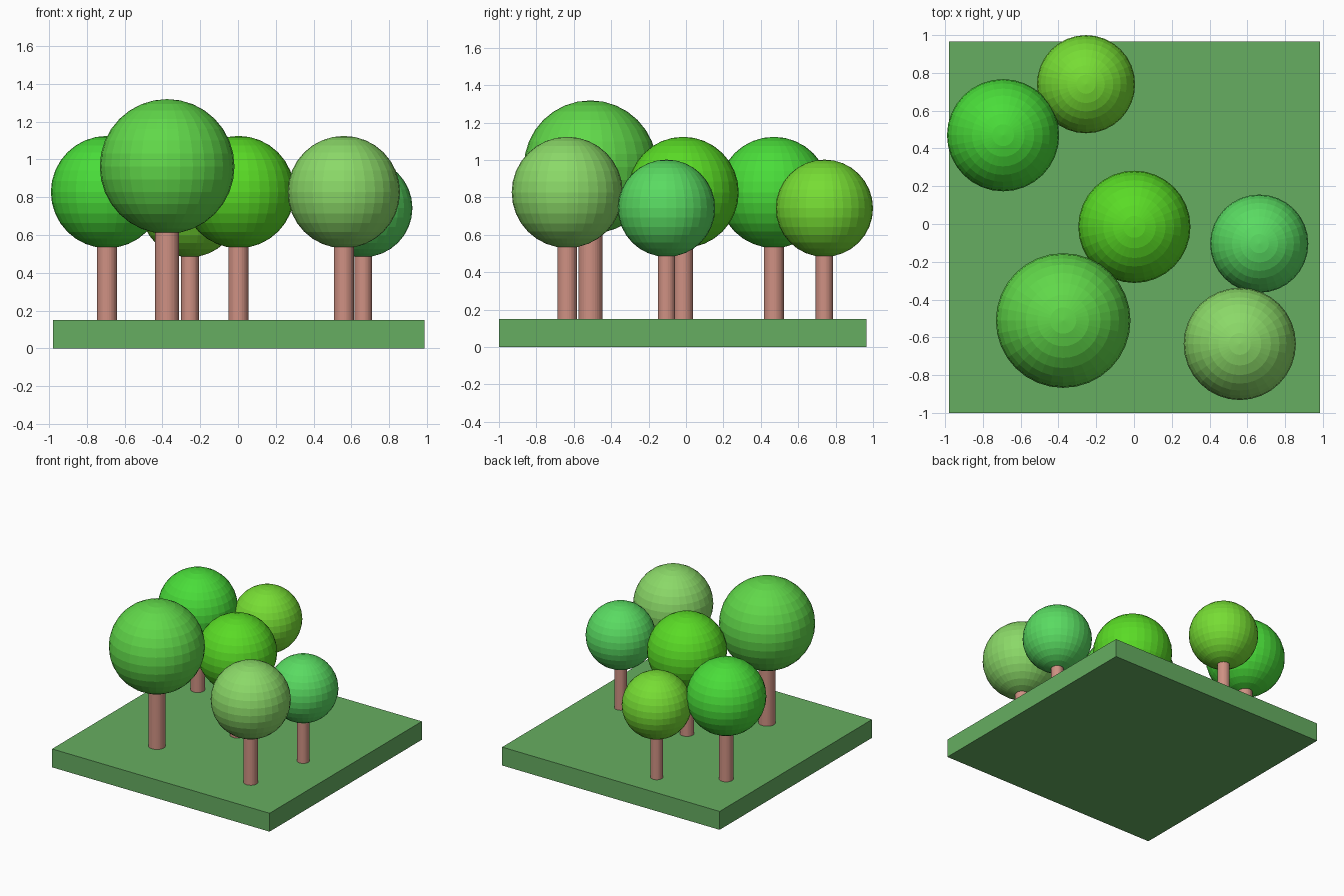
import bpy

if "Cube" in bpy.data.objects:
    bpy.data.objects.remove(bpy.data.objects["Cube"])


def material(name, rgb):
    # 0-255 display colour to linear
    m = bpy.data.materials.new(name)
    m.diffuse_color = [(c / 255) ** 2.2 for c in rgb] + [1.0]
    m.use_nodes = True
    m.node_tree.nodes["Principled BSDF"].inputs["Base Color"].default_value = m.diffuse_color
    return m


def finish(name, mat):
    obj = bpy.context.object
    obj.name = name
    obj.data.materials.append(mat)
    return obj


GROUND_TOP = 0.15
grass = material("grass", (102, 172, 97))
bark = material("bark", (206, 144, 130))

# ground slab
bpy.ops.mesh.primitive_cube_add(size=1, location=(0.003, -0.0175, GROUND_TOP / 2))
slab = finish("ground_slab", grass)
slab.scale = (1.965, 1.965, GROUND_TOP)
bpy.ops.object.transform_apply(location=False, rotation=False, scale=True)


def tree(i, x, y, s, rgb):
    crown_r = 0.297 * s
    trunk_h = 0.38 * s
    # trunk, reaching just into the crown
    depth = trunk_h + 0.006 * s
    bpy.ops.mesh.primitive_cylinder_add(vertices=32, radius=0.053 * s, depth=depth,
                                        location=(x, y, GROUND_TOP + depth / 2))
    finish(f"trunk_{i}", bark)
    # round faceted crown
    bpy.ops.mesh.primitive_uv_sphere_add(segments=32, ring_count=16, radius=crown_r,
                                         location=(x, y, GROUND_TOP + trunk_h + crown_r))
    finish(f"crown_{i}", material(f"leaves_{i}", rgb))


# x, y, scale, leaf colour
trees = [
    (0.002, -0.015, 1.0, (90, 218, 42)),
    (-0.693, 0.47, 1.0, (75, 220, 60)),
    (-0.254, 0.74, 0.875, (118, 220, 55)),
    (-0.375, -0.511, 1.2, (97, 215, 75)),
    (0.663, -0.104, 0.875, (90, 218, 98)),
    (0.56, -0.635, 1.0, (138, 216, 104)),
]
for i, t in enumerate(trees, 1):
    tree(i, *t)
